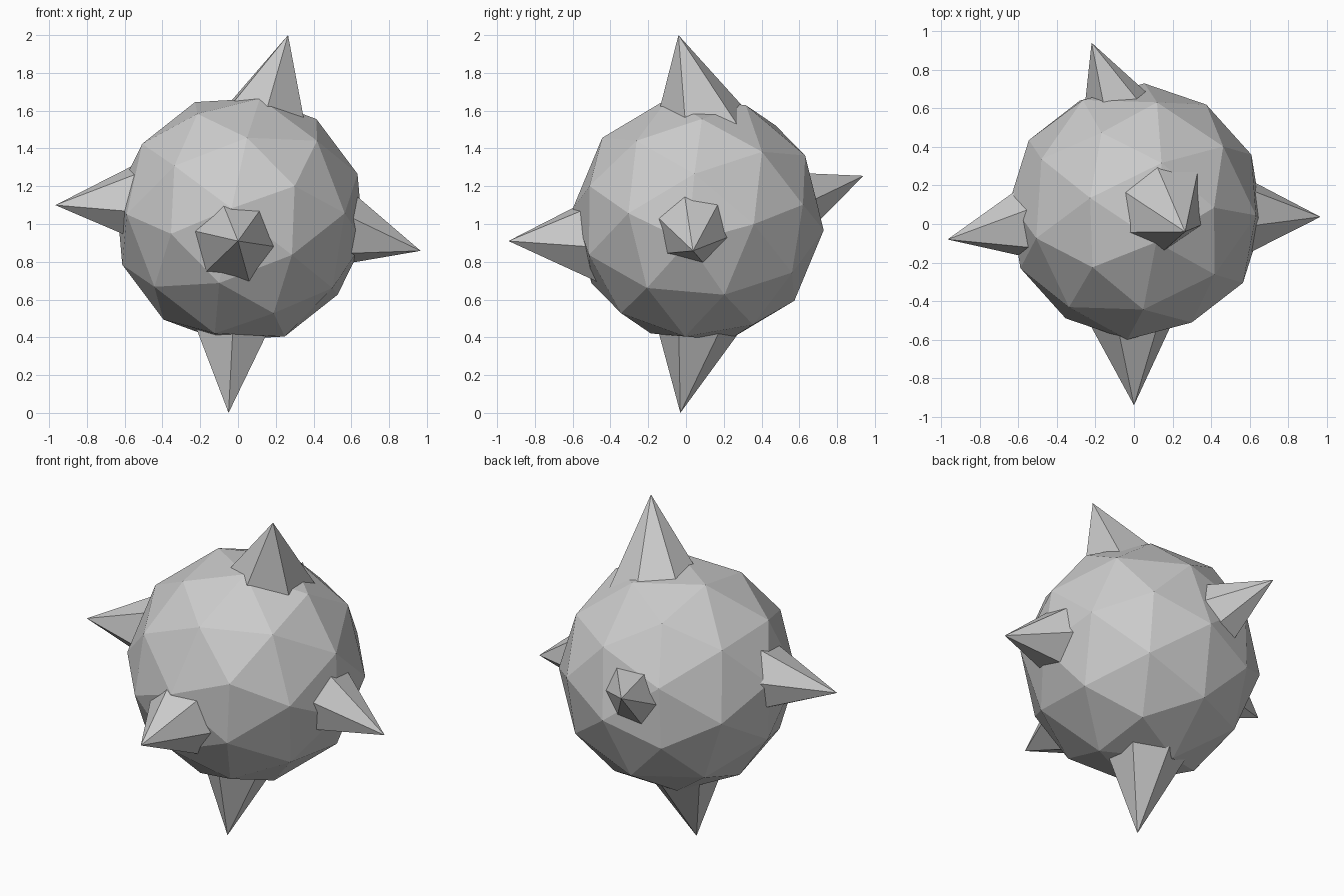
import bpy
import math
from mathutils import Vector, Matrix

if "Cube" in bpy.data.objects:
    bpy.data.objects.remove(bpy.data.objects["Cube"])

CENTRE = Vector((0.01, 0.065, 1.025))

# Faceted ball, tilted so one five-sided vertex faces the right spike
pole = Vector((0.97, -0.08, -0.18)).normalized()
ref = Vector((0.0, 0.087, 0.996))
ref = (ref - pole * ref.dot(pole)).normalized()
side = pole.cross(ref)
turn = Matrix((ref, side, pole)).transposed().to_4x4()
bpy.ops.mesh.primitive_ico_sphere_add(subdivisions=2, radius=0.668)
ball = bpy.context.object
ball.name = "ball_body"
ball.matrix_world = Matrix.Translation(CENTRE) @ turn


def spike(name, tip, base, radius, phase, axes, sink=1.3):
    """Leaning six-sided spike whose base is sunk into the ball."""
    tip, base = Vector(tip), Vector(base)
    mid = tip + (base - tip) * sink
    verts = [tip]
    for i in range(6):
        a = math.radians(phase + 60 * i)
        p = mid.copy()
        p[axes[0]] += radius * sink * math.cos(a)
        p[axes[1]] += radius * sink * math.sin(a)
        verts.append(p)
    faces = [(0, i + 1, (i + 1) % 6 + 1) for i in range(6)] + [(6, 5, 4, 3, 2, 1)]
    # Keep normals outward whichever way the ring winds
    n = (verts[1] - tip).cross(verts[2] - tip)
    if n.dot((verts[1] + verts[2]) / 2 - mid) < 0:
        faces = [f[::-1] for f in faces]
    mesh = bpy.data.meshes.new(name)
    mesh.from_pydata(verts, [], faces)
    bpy.context.collection.objects.link(bpy.data.objects.new(name, mesh))


# Six spikes, one for each side of the ball
spike("top_spike", (0.265, -0.04, 2.0), (0.14, 0.08, 1.63), 0.215, 35, (0, 1))
spike("bottom_spike", (-0.05, -0.03, 0.0), (-0.03, 0.06, 0.39), 0.195, 30, (0, 1))
spike("left_spike", (-0.967, -0.08, 1.10), (-0.60, 0.01, 1.115), 0.178, 15, (1, 2))
spike("right_spike", (0.967, 0.037, 0.858), (0.625, 0.04, 0.975), 0.182, 45, (1, 2))
spike("front_spike", (0.0, -0.94, 0.91), (-0.015, -0.57, 0.92), 0.19, -11, (0, 2))
spike("back_spike", (-0.22, 0.94, 1.255), (-0.08, 0.66, 1.12), 0.17, 0, (0, 2))
